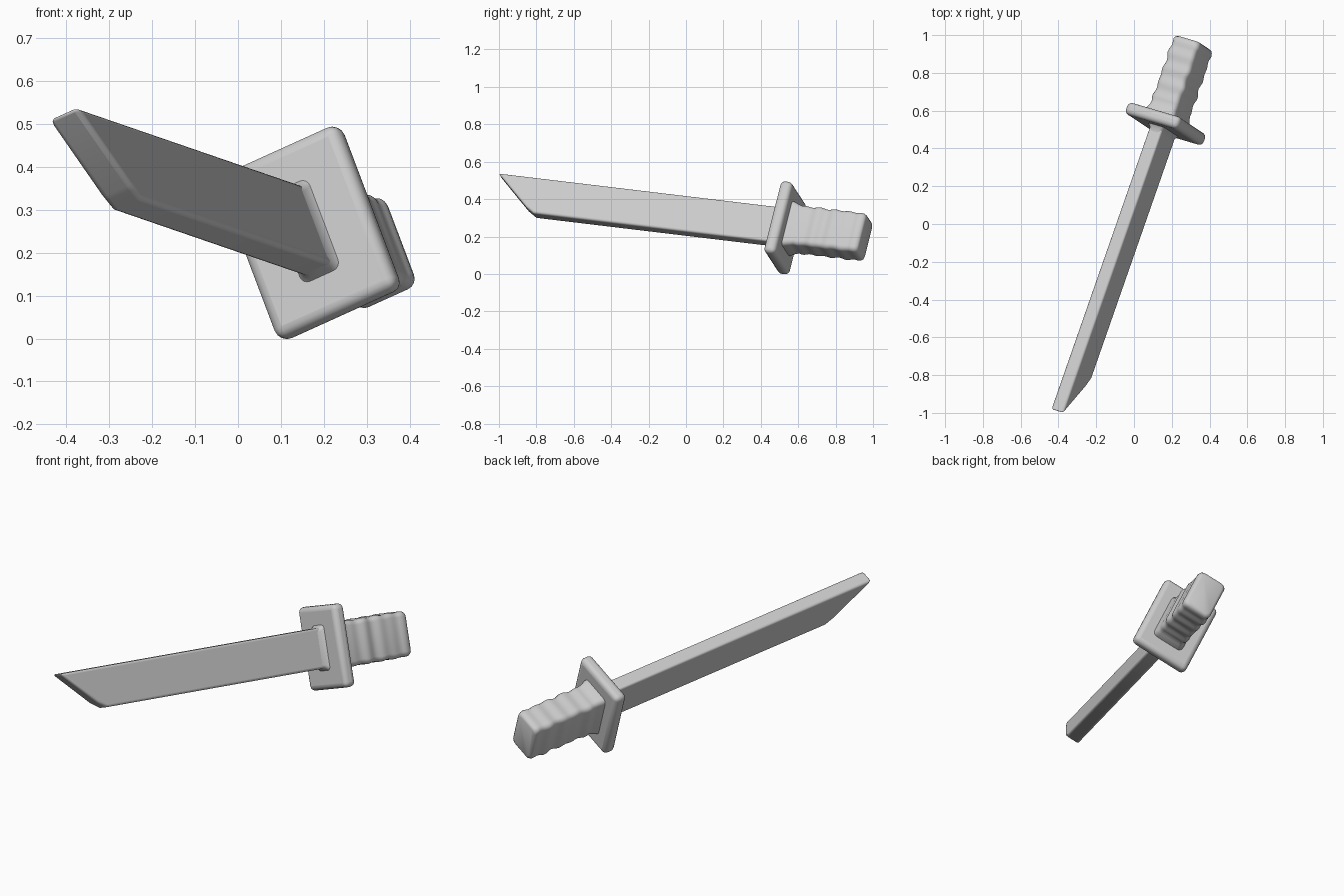
import bpy, bmesh, math
from mathutils import Vector, Matrix

if "Cube" in bpy.data.objects:
    bpy.data.objects.remove(bpy.data.objects["Cube"])

# Sword frame: x along the sword toward the pommel, z toward the blade spine
d = Vector((0.349, 1.0, -0.12)).normalized()
u = Vector((-0.345, 0.229, 0.911))
u = (u - d * u.dot(d)).normalized()
v = u.cross(d)
FRAME = Matrix.Translation((-0.018, 0, 0.31)) @ Matrix((d, v, u)).transposed().to_4x4()


def add_object(name, bm, bevel=0.0):
    bmesh.ops.recalc_face_normals(bm, faces=bm.faces)
    mesh = bpy.data.meshes.new(name)
    bm.to_mesh(mesh)
    bm.free()
    ob = bpy.data.objects.new(name, mesh)
    bpy.context.collection.objects.link(ob)
    ob.matrix_world = FRAME
    if bevel:
        mod = ob.modifiers.new("soft_edges", 'BEVEL')
        mod.width = bevel
        mod.segments = 4
        mod.limit_method = 'ANGLE'
        mod.angle_limit = math.radians(35)
    for o in bpy.context.selected_objects:
        o.select_set(False)
    ob.select_set(True)
    bpy.context.view_layer.objects.active = ob
    bpy.ops.object.shade_smooth_by_angle(angle=math.radians(50))
    return ob


def loft(name, sections, radius):
    """Loft rounded rectangles given as (x, width_y, height_z, y offset)."""
    bm = bmesh.new()
    rings = []
    for x, w, h, off in sections:
        ring = []
        for q, (sy, sz) in enumerate(((1, 1), (-1, 1), (-1, -1), (1, -1))):
            for k in range(5):
                a = math.pi / 2 * (q + k / 4)
                ring.append(bm.verts.new((x,
                    off + sy * (w / 2 - radius) + radius * math.cos(a),
                    sz * (h / 2 - radius) + radius * math.sin(a))))
        rings.append(ring)
    for a, b in zip(rings, rings[1:]):
        n = len(a)
        for i in range(n):
            bm.faces.new((a[i], a[(i + 1) % n], b[(i + 1) % n], b[i]))
    bm.faces.new(rings[0])
    bm.faces.new(rings[-1])
    return add_object(name, bm)


# Blade: side profile with a slanted tip, extruded through its thickness
T = 0.038
profile = [(-1.085, 0.102), (0.57, 0.102), (0.57, -0.102), (-0.835, -0.102),
           (-0.885, -0.072)]
bm = bmesh.new()
face = bm.faces.new([bm.verts.new((x, -T, z)) for x, z in profile])
ext = bmesh.ops.extrude_face_region(bm, geom=[face])
bmesh.ops.translate(bm, vec=(0, 2 * T, 0),
                    verts=[g for g in ext["geom"] if isinstance(g, bmesh.types.BMVert)])
add_object("blade", bm, 0.012)

# Fillet where the blade meets the guard
loft("blade_fillet", [(0.49, 0.074, 0.202, 0), (0.515, 0.082, 0.21, 0),
                      (0.53, 0.10, 0.228, 0), (0.545, 0.12, 0.245, 0)], 0.02)

# Guard: softened rectangular plate
bm = bmesh.new()
bmesh.ops.create_cube(bm, size=1)
bmesh.ops.scale(bm, vec=(0.068, 0.32, 0.42), verts=bm.verts)
bmesh.ops.translate(bm, vec=(0.565, 0, 0), verts=bm.verts)
add_object("guard", bm, 0.026)

# Handle: rounded block with wrap ridges and a flare at the guard
sections = [(0.57, 0.175, 0.26, 0), (0.605, 0.175, 0.26, 0), (0.635, 0.158, 0.24, 0)]
for i in range(25):
    x = 0.655 + i * 0.0138
    r = 0.005 * math.sin(i * math.tau / 6)
    sections.append((x, 0.158 + r, 0.228 + r, 0.003 * math.sin(i * 0.7)))
sections += [(1.005, 0.157, 0.226, 0), (1.017, 0.146, 0.215, 0), (1.022, 0.128, 0.197, 0)]
loft("handle", sections, 0.026)
